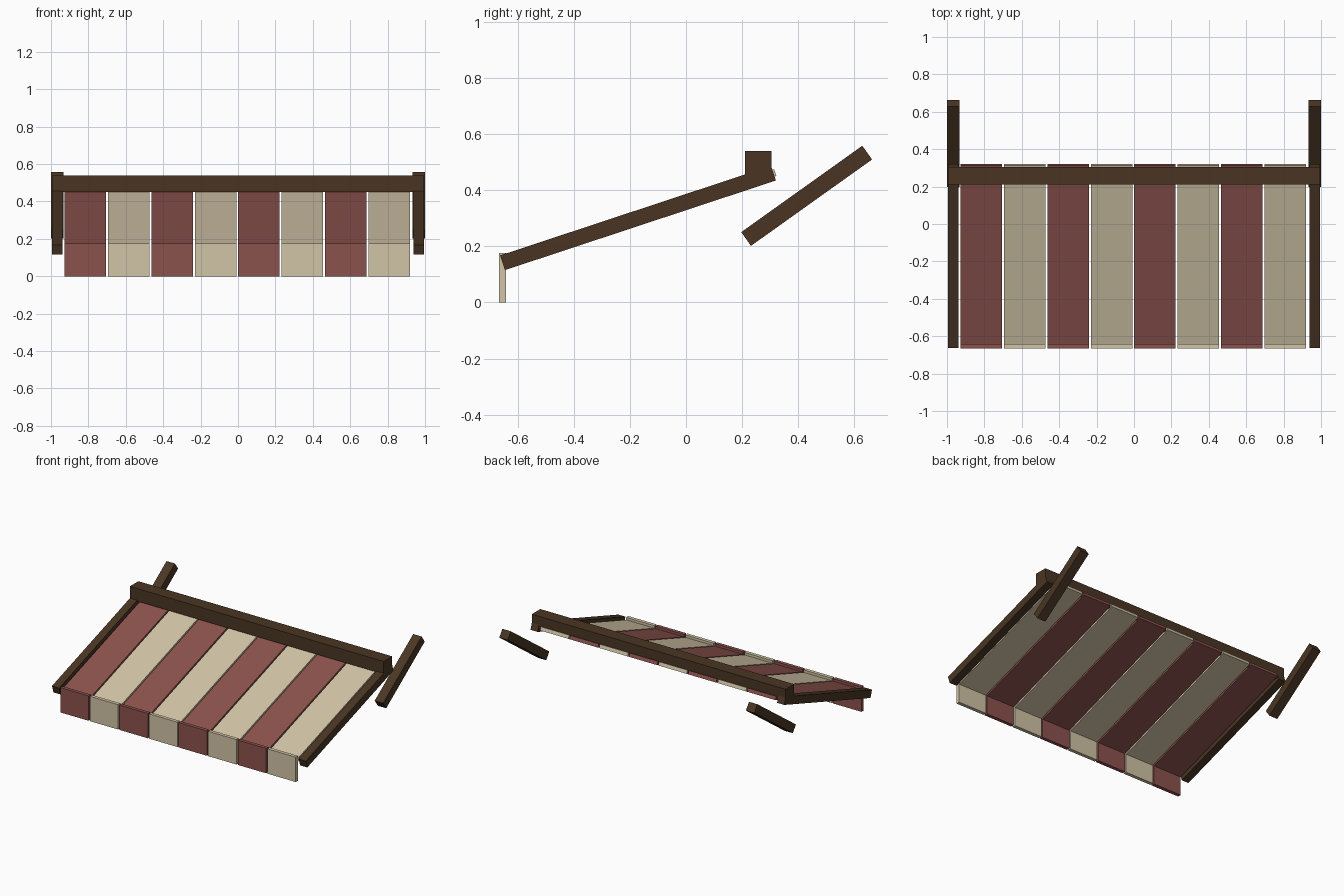
import bpy
from math import radians

cube = bpy.data.objects.get("Cube")
if cube:
    bpy.data.objects.remove(cube, do_unlink=True)


def material(name, rgb):
    m = bpy.data.materials.new(name)
    m.use_nodes = True
    m.diffuse_color = (*rgb, 1)
    m.node_tree.nodes["Principled BSDF"].inputs["Base Color"].default_value = (*rgb, 1)
    return m


wood = material("dark wood", (0.068, 0.036, 0.017))
red = material("faded red cloth", (0.26, 0.085, 0.075))
cream = material("cream cloth", (0.64, 0.55, 0.38))


def box(name, centre, size, mat, tilt=0):
    """Box of the given full size, tilted about the x axis."""
    bpy.ops.mesh.primitive_cube_add(size=1, location=centre, rotation=(radians(tilt), 0, 0))
    ob = bpy.context.object
    ob.name = name
    ob.scale = size
    bpy.ops.object.transform_apply(location=False, rotation=False, scale=True)
    ob.data.materials.append(mat)
    return ob


SLOPE = 18.3
MID_Y, MID_Z = -0.171, 0.301

# Wall beam along the back
box("wall_beam", (0, 0.258, 0.495), (1.99, 0.095, 0.09), wood)

# Sloping side rails and the loose diagonal braces
for side, s in (("left", 1), ("right", -1)):
    box(side + "_rail", (s * 0.967, MID_Y, MID_Z), (0.056, 1.017, 0.055), wood, SLOPE)
    box(side + "_brace", (s * 0.967, 0.43, 0.38), (0.066, 0.53, 0.06), wood, 35.5)

# Striped cloth panels, each with a hanging valance flap
for i in range(8):
    x = -0.816 + 0.232 * i
    cloth = cream if i % 2 else red
    box(f"cloth_panel_{i + 1}", (x, MID_Y, MID_Z), (0.222, 1.03, 0.025), cloth, SLOPE)
    box(f"valance_flap_{i + 1}", (x, -0.654, 0.088), (0.222, 0.025, 0.176), cloth)
